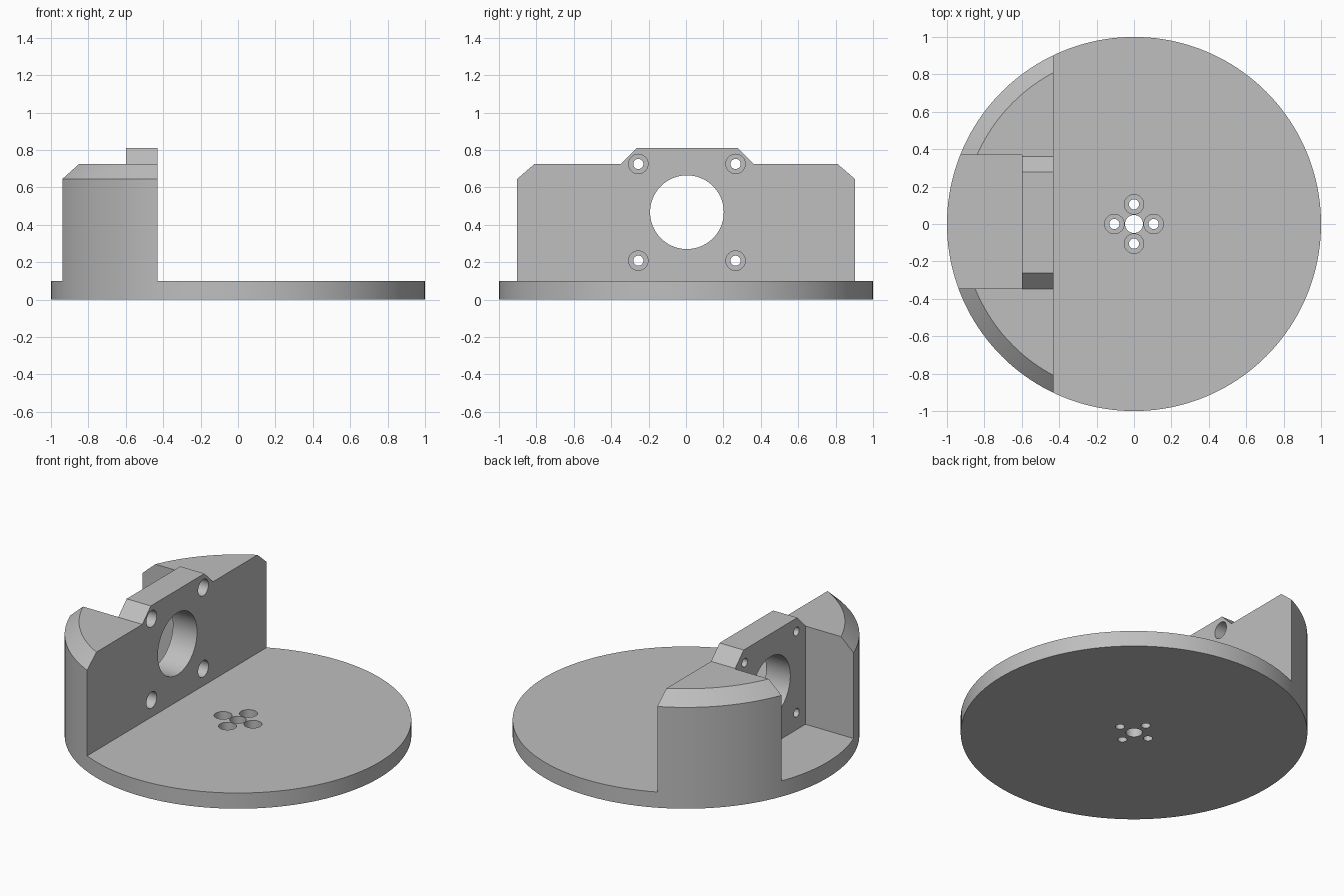
import bpy
import bmesh
from math import pi
from mathutils import Matrix, Vector

old = bpy.data.objects.get("Cube")
if old:
    bpy.data.objects.remove(old, do_unlink=True)

GREY = (0.52, 0.52, 0.52, 1)
mat = bpy.data.materials.new("plain grey")
mat.use_nodes = True
mat.diffuse_color = GREY
mat.node_tree.nodes["Principled BSDF"].inputs["Base Color"].default_value = GREY

BASE_TOP, WALL_TOP, TAB_TOP = 0.10, 0.725, 0.81
FACE_X, BACK_X = -0.43, -0.60
MID_Y = 0.005


def finish(name, bm):
    bmesh.ops.recalc_face_normals(bm, faces=bm.faces)
    mesh = bpy.data.meshes.new(name)
    bm.to_mesh(mesh)
    bm.free()
    mesh.materials.append(mat)
    obj = bpy.data.objects.new(name, mesh)
    bpy.context.collection.objects.link(obj)
    return obj


def box(name, lo, hi):
    bm = bmesh.new()
    lo, hi = Vector(lo), Vector(hi)
    bmesh.ops.create_cube(bm, size=1, matrix=Matrix.Translation((lo + hi) / 2)
                          @ Matrix.Diagonal((*(hi - lo), 1)))
    return finish(name, bm)


def rod(name, start, length, radius, axis="Z", sides=48):
    """Cylinder that starts at a point and runs along +axis."""
    bm = bmesh.new()
    turn = Matrix.Rotation(pi / 2, 4, "Y") if axis == "X" else Matrix()
    bmesh.ops.create_cone(bm, cap_ends=True, segments=sides, radius1=radius,
                          radius2=radius, depth=length,
                          matrix=Matrix.Translation(start) @ turn
                          @ Matrix.Translation((0, 0, length / 2)))
    return finish(name, bm)


def combine(body, tool, operation="DIFFERENCE"):
    mod = body.modifiers.new("cut", "BOOLEAN")
    mod.operation, mod.solver, mod.object = operation, "EXACT", tool
    bpy.context.view_layer.objects.active = body
    bpy.ops.object.modifier_apply(modifier=mod.name)
    bpy.data.objects.remove(tool, do_unlink=True)


# Turned blank with a chamfered upper rim
bm = bmesh.new()
ring = None
for radius, z in [(1, 0), (1, 0.645), (0.917, WALL_TOP)]:
    circle = bmesh.ops.create_circle(bm, radius=radius, segments=160,
                                     matrix=Matrix.Translation((0, 0, z)))["verts"]
    if ring:
        for i in range(len(circle)):
            j = (i + 1) % len(circle)
            bm.faces.new((ring[i], ring[j], circle[j], circle[i]))
    else:
        bm.faces.new(circle)
    ring = circle
bm.faces.new(ring)
body = finish("round_base_with_motor_bracket", bm)

# Clear the floor in front of the wall, and the pocket behind it
combine(body, box("front_cutter", (FACE_X, -2, BASE_TOP), (2, 2, 2)))
combine(body, box("pocket_cutter", (-2, -0.345, BASE_TOP), (BACK_X, 0.368, 2)))

# Raised tab with sloped ends on top of the wall
bm = bmesh.new()
profile = [(-0.40, 0.67), (0.41, 0.67), (0.362, WALL_TOP),
           (0.277, TAB_TOP), (-0.263, TAB_TOP), (-0.348, WALL_TOP)]
profile[0], profile[1] = (-0.348, 0.67), (0.362, 0.67)
end = bm.faces.new([bm.verts.new((BACK_X, y, z)) for y, z in profile])
grown = bmesh.ops.extrude_face_region(bm, geom=[end])["geom"]
bmesh.ops.translate(bm, vec=(FACE_X - BACK_X, 0, 0),
                    verts=[v for v in grown if isinstance(v, bmesh.types.BMVert)])
combine(body, finish("tab", bm), "UNION")

# Motor opening and four counterbored screw holes in the wall
combine(body, rod("motor_cutter", (-0.8, MID_Y, 0.467), 0.6, 0.197, "X", 96))
for side in (-1, 1):
    for z in (0.208, 0.725):
        y = MID_Y + side * 0.26
        combine(body, rod("screw_cutter", (-0.8, y, z), 0.6, 0.027, "X"))
        combine(body, rod("bore_cutter", (FACE_X - 0.09, y, z), 0.3, 0.052, "X"))

# Shaft hole and four counterbored holes in the disc
combine(body, rod("shaft_cutter", (0, 0, -0.1), 0.4, 0.048))
for x, y in [(1, 0), (-1, 0), (0, 1), (0, -1)]:
    spot = (x * 0.105, y * 0.105)
    combine(body, rod("screw_cutter", (*spot, -0.1), 0.4, 0.027))
    combine(body, rod("bore_cutter", (*spot, 0.04), 0.3, 0.052))

# Smooth round walls, crisp edges
bpy.ops.object.select_all(action="DESELECT")
body.select_set(True)
bpy.context.view_layer.objects.active = body
bpy.ops.object.shade_smooth_by_angle(angle=pi / 7)
